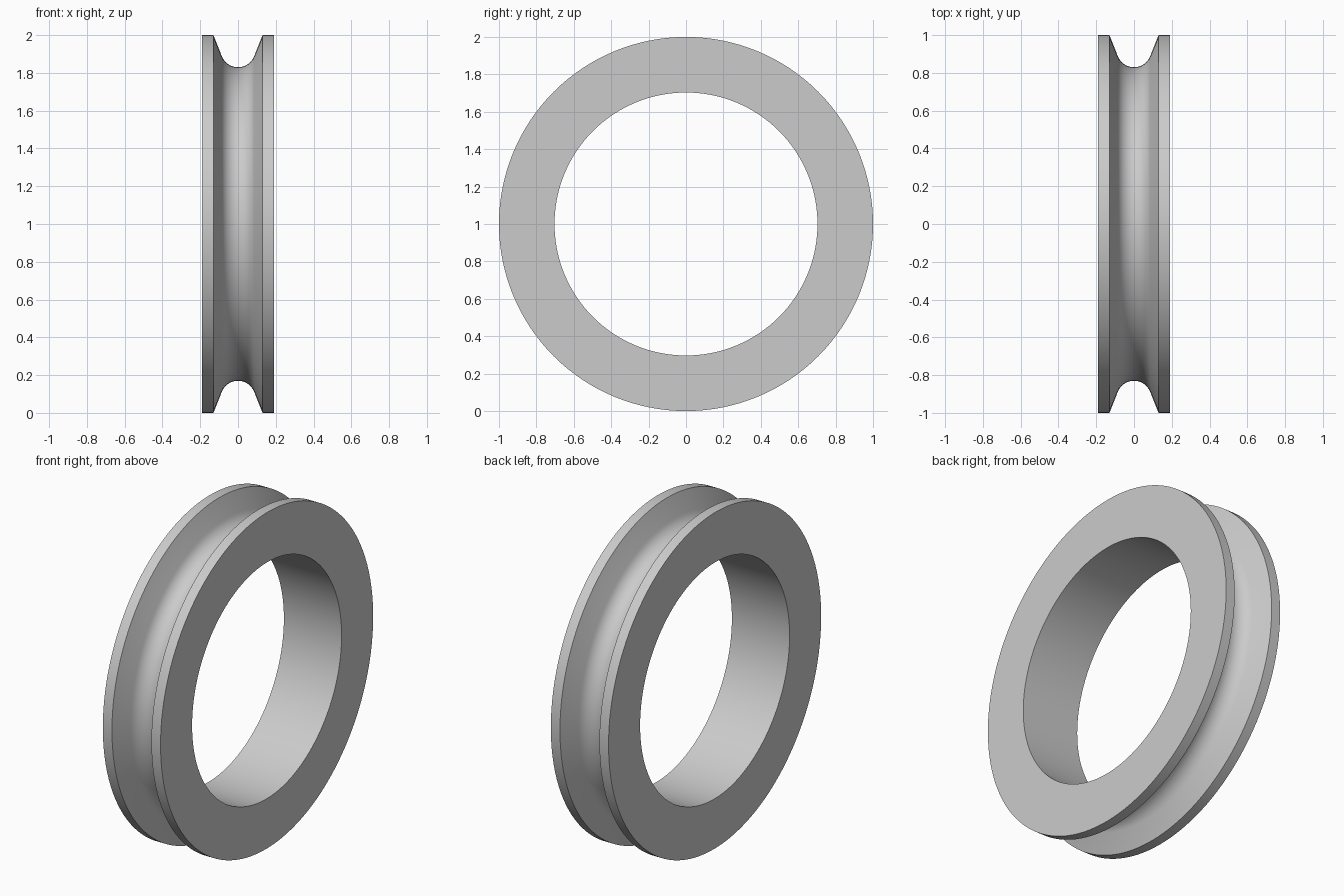
import bpy, bmesh, math
from mathutils import Vector

cube = bpy.data.objects.get("Cube")
if cube:
    bpy.data.objects.remove(cube, do_unlink=True)

OUTER, INNER, HALF_WIDTH = 1.0, 0.703, 0.19
GROOVE_HALF, GROOVE_FLOOR, ARC = 0.13, 0.83, 0.092
WALL = math.radians(68)
ARC_STEPS, SEGMENTS = 16, 128

# Cross-section: flat rims, straight groove walls and a rounded groove floor
profile = [(-HALF_WIDTH, INNER), (-HALF_WIDTH, OUTER), (-GROOVE_HALF, OUTER)]
for i in range(ARC_STEPS + 1):
    a = -WALL + 2 * WALL * i / ARC_STEPS
    profile.append((ARC * math.sin(a), GROOVE_FLOOR + ARC * (1 - math.cos(a))))
profile += [(GROOVE_HALF, OUTER), (HALF_WIDTH, OUTER), (HALF_WIDTH, INNER)]

# Spin the closed section around the x axle
bm = bmesh.new()
verts = [bm.verts.new((x, 0, r)) for x, r in profile]
edges = [bm.edges.new((v, verts[(i + 1) % len(verts)])) for i, v in enumerate(verts)]
bmesh.ops.spin(bm, geom=verts + edges, cent=(0, 0, 0), axis=(1, 0, 0),
               angle=math.tau, steps=SEGMENTS, use_duplicate=False)
bmesh.ops.remove_doubles(bm, verts=bm.verts, dist=0.0001)
bmesh.ops.recalc_face_normals(bm, faces=bm.faces)
bmesh.ops.translate(bm, verts=bm.verts, vec=Vector((0, 0, OUTER)))
mesh = bpy.data.meshes.new("grooved_ring")
bm.to_mesh(mesh)
bm.free()
ring = bpy.data.objects.new("grooved_ring", mesh)
bpy.context.collection.objects.link(ring)

# Plain grey finish
grey = bpy.data.materials.new("light_grey")
grey.use_nodes = True
color = (0.6, 0.6, 0.6, 1)
grey.diffuse_color = color
grey.node_tree.nodes["Principled BSDF"].inputs["Base Color"].default_value = color
mesh.materials.append(grey)

# Smooth around the ring, crisp at the rims
bpy.ops.object.select_all(action='DESELECT')
ring.select_set(True)
bpy.context.view_layer.objects.active = ring
bpy.ops.object.shade_smooth_by_angle(angle=math.radians(20))
